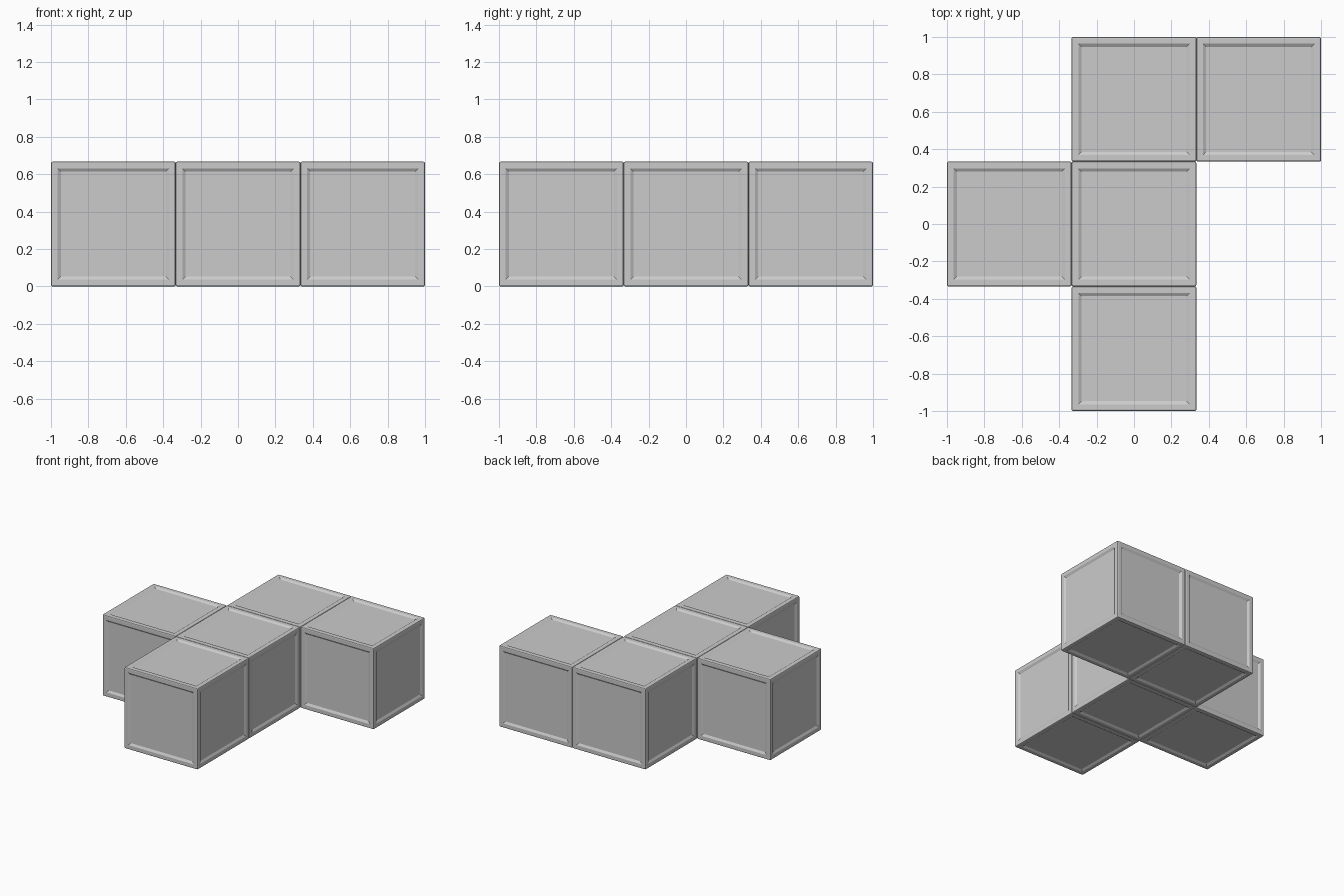
import bpy, bmesh

if "Cube" in bpy.data.objects:
    bpy.data.objects.remove(bpy.data.objects["Cube"])

SIZE = 2 / 3      # edge of one cube
BEVEL = 0.008     # softened outer edges
FRAME = 0.047     # frame width around each panel
SLOPE = 0.024     # width of the sloped step into the panel
DEPTH = 0.010     # panel recess


def panel_cube_mesh():
    """Bevelled cube with a recessed panel on every side."""
    bm = bmesh.new()
    bmesh.ops.create_cube(bm, size=SIZE)
    bmesh.ops.bevel(bm, geom=bm.edges[:], offset=BEVEL, segments=2,
                    profile=0.5, affect='EDGES')
    panels = [f for f in bm.faces if f.calc_area() > 0.2]
    bmesh.ops.inset_individual(bm, faces=panels, thickness=FRAME - BEVEL)
    bmesh.ops.inset_individual(bm, faces=panels, thickness=SLOPE, depth=-DEPTH)
    bmesh.ops.recalc_face_normals(bm, faces=bm.faces[:])
    mesh = bpy.data.meshes.new("panel_cube")
    bm.to_mesh(mesh)
    bm.free()
    return mesh


# Five cubes in a flat layout, in grid cells (x, y)
cells = {
    "centre_cube": (0, 0),
    "front_cube": (0, -1),
    "left_cube": (-1, 0),
    "back_cube": (0, 1),
    "back_right_cube": (1, 1),
}
mesh = panel_cube_mesh()
for name, (cx, cy) in cells.items():
    cube = bpy.data.objects.new(name, mesh)
    cube.location = (cx * SIZE, cy * SIZE, SIZE / 2)
    bpy.context.collection.objects.link(cube)
